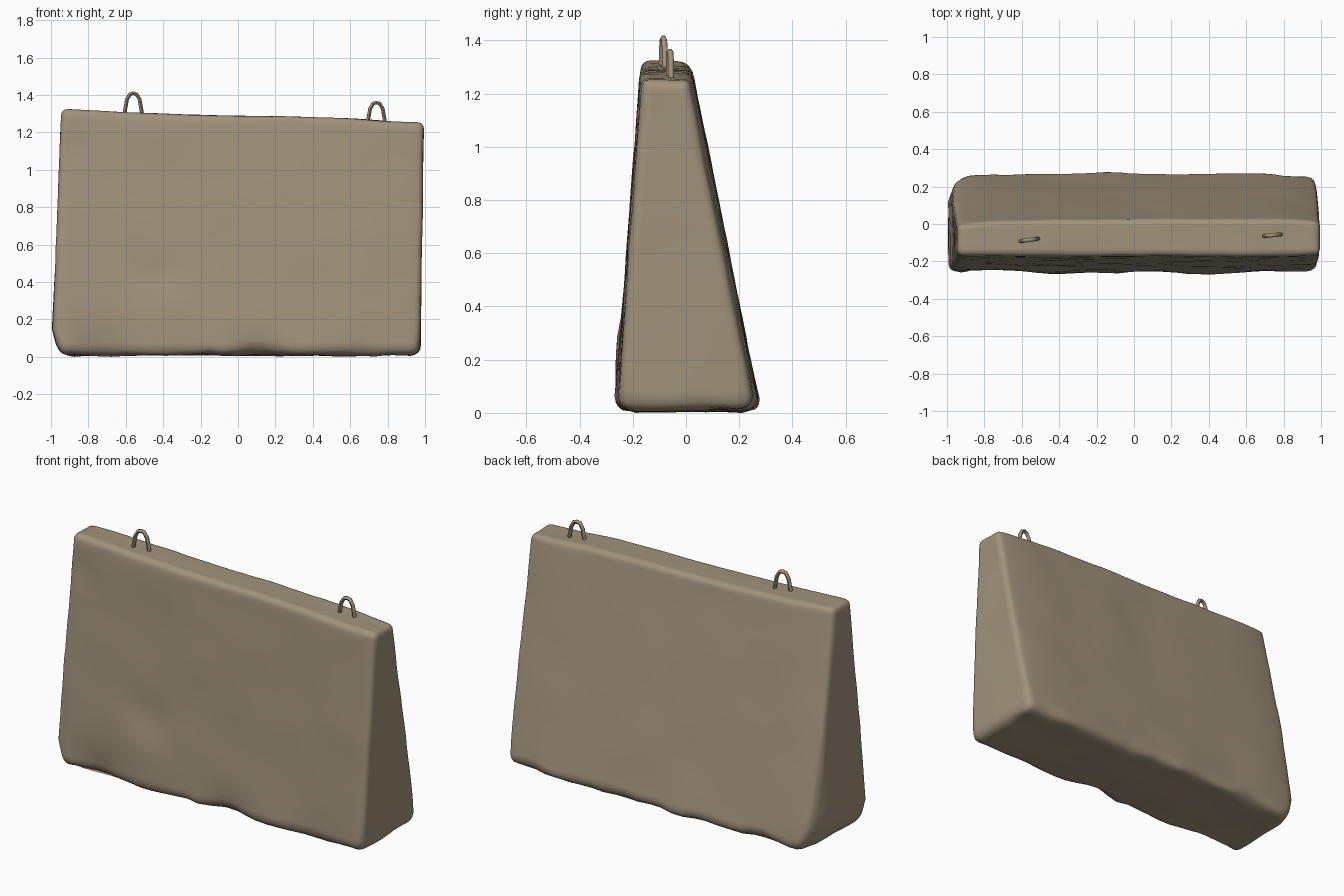
import bpy, bmesh, math
from mathutils import Vector, noise

if "Cube" in bpy.data.objects:
    bpy.data.objects.remove(bpy.data.objects["Cube"])

mat = bpy.data.materials.new("weathered_concrete")
mat.diffuse_color = (0.36, 0.29, 0.2, 1)
mat.use_nodes = True
mat.node_tree.nodes["Principled BSDF"].inputs["Base Color"].default_value = mat.diffuse_color


def smooth(obj, angle):
    obj.data.materials.append(mat)
    bpy.ops.object.select_all(action='DESELECT')
    obj.select_set(True)
    bpy.context.view_layer.objects.active = obj
    bpy.ops.object.shade_smooth_by_angle(angle=math.radians(angle))


def bump(x, z, cx, cz, r):
    return math.exp(-((x - cx) ** 2 + (z - cz) ** 2) / (r * r))


def hull(u, v, t, r):
    """Tapered block inset by r: u, v run -1..1, t runs 0..1."""
    left, right = -0.995 + 0.05 * t + r, 0.975 + 0.018 * t - r
    x = left + (right - left) * (u + 1) / 2
    top = 1.289 - 0.035 * x + 0.006 * math.sin(x * 4)
    z = 0.008 + r + (top - 0.008 - 2 * r) * t
    s = z / 1.3
    front, back = -0.268 + 0.098 * s + r, 0.282 - 0.262 * s - r
    # the ends are slightly narrower than the middle
    back -= 0.018 * abs(u) ** 8
    front += 0.008 * max(u, 0) ** 8
    return Vector((x, front + (back - front) * (v + 1) / 2, z))


# Concrete block: cut cube, rounded, tapered and weathered
bm = bmesh.new()
bmesh.ops.create_cube(bm, size=2)
edge = (0.94, 0.97, 0.99)
for axis, n in ((0, 24), (1, 6), (2, 16)):
    cuts = [-0.9 + 1.8 * i / n for i in range(n + 1)]
    cuts += [s * e for s in (-1, 1) for e in edge]
    for c in cuts:
        co, no = Vector(), Vector()
        co[axis], no[axis] = c, 1
        bmesh.ops.bisect_plane(bm, geom=bm.verts[:] + bm.edges[:] + bm.faces[:],
                               plane_co=co, plane_no=no)
core = 0.94
for vert in bm.verts:
    p = vert.co.copy()
    c = Vector([max(-core, min(core, a)) for a in p])
    d = p - c
    if d.length > 0:
        d.normalize()
    c /= core
    low = max(0, -c.z)
    r = 0.035 + 0.025 * low ** 6 * (0.8 + noise.noise(Vector((c.x * 5, c.y, 3))))
    q = hull(c.x, c.y, (c.z + 1) / 2, r) + d * r
    # gentle unevenness, rougher along the foot
    rough = 0.005 + 0.012 * math.exp(-q.z / 0.07)
    w = noise.noise_vector(q * 3.5) * rough + noise.noise_vector(q * 11) * rough * 0.5
    w.x *= 0.7
    q += w
    # broken patches on the front
    if p.y < -0.9:
        q.y += 0.018 * bump(q.x, q.z, -0.42, 0.42, 0.10)
        q.y -= 0.014 * bump(q.x, q.z, -0.46, 0.27, 0.14)
        q.y += 0.02 * bump(q.x, q.z, -0.88, 1.14, 0.05)
        q.y += 0.04 * bump(q.x, q.z, -0.75, 0.0, 0.16)
        q.y += 0.03 * bump(q.x, q.z, 0.1, 0.0, 0.1)
    # chipped lower left end and back left corner
    if q.x < -0.85:
        k = (-0.85 - q.x) / 0.15
        q.x += k * 0.05 * max(0, 1 - q.z / 0.14)
        q.x += k * 0.05 * max(0, (q.y - 0.12) / 0.14)
    q.x = max(-1, min(1, q.x))
    q.z = max(0.0, q.z)
    vert.co = q
lowest = min(v.co.z for v in bm.verts)
for vert in bm.verts:
    vert.co.z -= lowest * max(0, 1 - vert.co.z)
bmesh.ops.recalc_face_normals(bm, faces=bm.faces[:])
mesh = bpy.data.meshes.new("concrete_block")
bm.to_mesh(mesh)
bm.free()
block = bpy.data.objects.new("concrete_block", mesh)
bpy.context.collection.objects.link(block)
smooth(block, 50)


# Lifting loops: bent rods set into the top
def lifting_loop(name, x, y, top, lean):
    curve = bpy.data.curves.new(name, 'CURVE')
    curve.dimensions = '3D'
    curve.bevel_depth = 0.011
    curve.bevel_resolution = 1
    half = [(-0.054, -0.16), (-0.034, -0.045), (-0.018, -0.016)]
    pts = half + [(0, -0.011)] + [(-a, b) for a, b in reversed(half)]
    spline = curve.splines.new('POLY')
    spline.points.add(len(pts) - 1)
    for sp, (a, b) in zip(spline.points, pts):
        sp.co = (x + a, y + lean * a, top + b, 1)
    obj = bpy.data.objects.new(name, curve)
    bpy.context.collection.objects.link(obj)
    bpy.ops.object.select_all(action='DESELECT')
    obj.select_set(True)
    bpy.context.view_layer.objects.active = obj
    bpy.ops.object.convert(target='MESH')
    smooth(bpy.context.object, 60)


lifting_loop("left_lifting_loop", -0.56, -0.085, 1.42, 0.15)
lifting_loop("right_lifting_loop", 0.74, -0.06, 1.37, 0.1)
